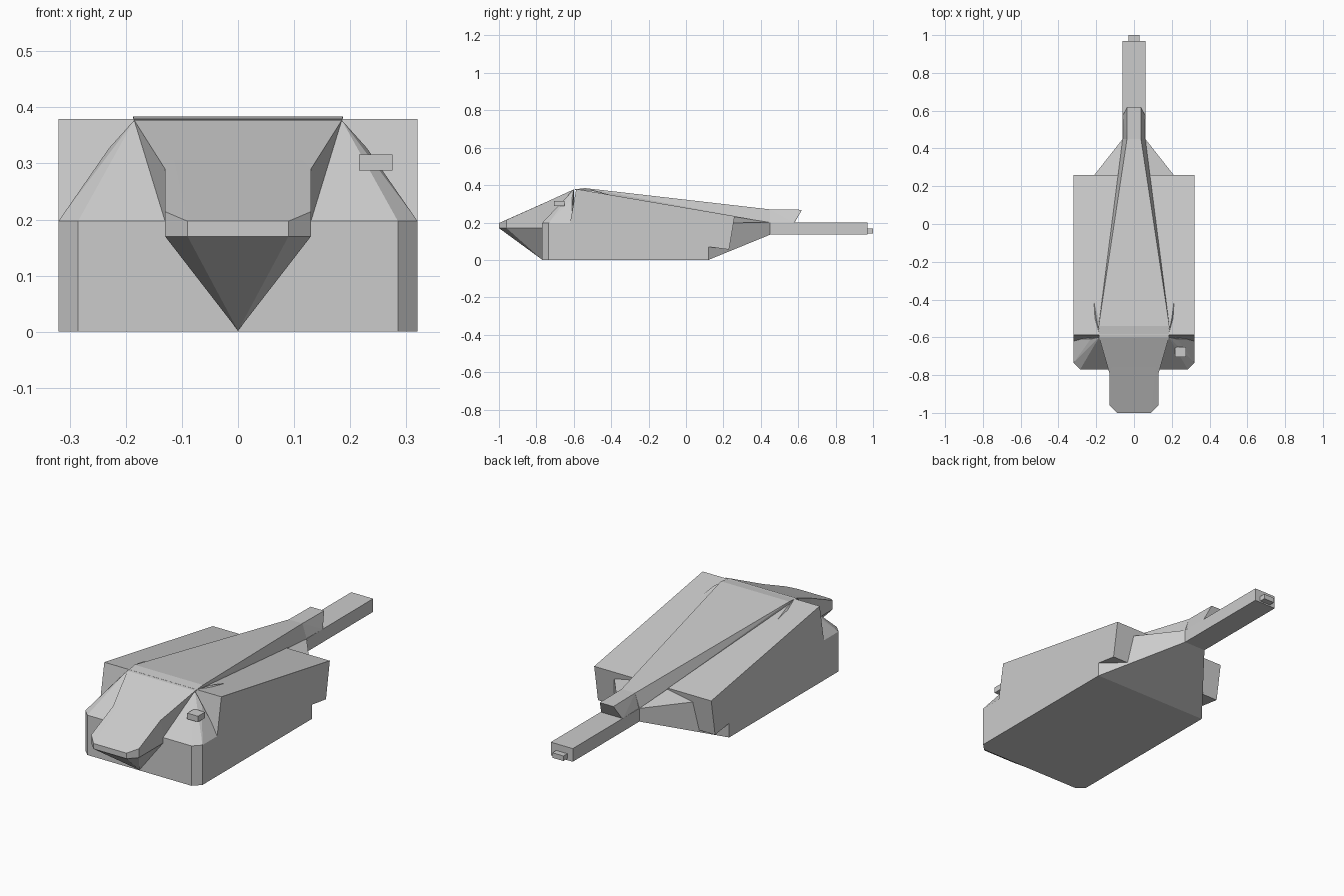
import bpy
import bmesh

cube = bpy.data.objects.get("Cube")
if cube:
    bpy.data.objects.remove(cube, do_unlink=True)

grey = bpy.data.materials.new("plain_grey")
grey.use_nodes = True
colour = (0.6, 0.6, 0.6, 1)
grey.diffuse_color = colour
grey.node_tree.nodes["Principled BSDF"].inputs["Base Color"].default_value = colour


def finish(name, bm):
    bmesh.ops.recalc_face_normals(bm, faces=bm.faces)
    mesh = bpy.data.meshes.new(name)
    bm.to_mesh(mesh)
    bm.free()
    mesh.materials.append(grey)
    obj = bpy.data.objects.new(name, mesh)
    bpy.context.scene.collection.objects.link(obj)
    return obj


def solid(name, points, mirror=True):
    """Faceted convex solid around corner points, mirrored across x by default."""
    bm = bmesh.new()
    corners = set(points)
    if mirror:
        corners |= {(-x, y, z) for x, y, z in points}
    for p in sorted(corners):
        bm.verts.new(p)
    res = bmesh.ops.convex_hull(bm, input=bm.verts[:])
    loose = {g for g in res["geom_interior"] + res["geom_unused"]
             if isinstance(g, bmesh.types.BMVert)}
    bmesh.ops.delete(bm, geom=list(loose), context="VERTS")
    bmesh.ops.dissolve_limit(bm, angle_limit=0.01, verts=bm.verts[:], edges=bm.edges[:])
    return finish(name, bm)


def box(name, x0, x1, y0, y1, z0, z1):
    return solid(name, [(x, y, z) for x in (x0, x1) for y in (y0, y1)
                        for z in (z0, z1)], mirror=False)


def side_profile(name, half_width, outline):
    """Extrude a side outline (y, z) across the full width."""
    bm = bmesh.new()
    face = bm.faces.new([bm.verts.new((-half_width, y, z)) for y, z in outline])
    res = bmesh.ops.extrude_face_region(bm, geom=[face])
    moved = [g for g in res["geom"] if isinstance(g, bmesh.types.BMVert)]
    bmesh.ops.translate(bm, verts=moved, vec=(2 * half_width, 0, 0))
    return finish(name, bm)


W = 0.32        # half width of the body
DECK = 0.197    # height of the lower body
APEX = (0.185, -0.6, 0.377)

# Lower body with clipped front corners
plan = [(0.285, -0.77), (W, -0.735), (W, 0.12)]
solid("lower_body", [(x, y, z) for x, y in plan for z in (0, DECK)])

# Sloping upper body with overhanging rear
side_profile("upper_body", W, [(-0.62, DECK), (-0.587, 0.379), (0.26, 0.234),
                               (0.23, 0.055), (0.12, 0.07), (0.0, 0.07), (0.0, 0.1)])

# Tapered rear fairing leading into the tail
solid("rear_fairing", [(W, 0.12, 0), (W, 0.12, DECK), (0.2, 0.26, 0.2),
                       (0.06, 0.45, 0.135), (0.06, 0.45, 0.2),
                       (0.06, 0.26, 0.232)])

# Tail boom and its end plug
box("tail_boom", -0.06, 0.06, 0.4, 0.97, 0.135, 0.2)
box("tail_plug", -0.03, 0.03, 0.95, 1.0, 0.142, 0.167)

# Spine narrowing towards the rear, ending in an overhanging fin
solid("spine", [APEX, (0.187, -0.54, 0.384), (0.185, -0.54, 0.36),
                (0.037, 0.45, 0.27), (0.06, 0.45, 0.2)])
solid("spine_fin", [(0.037, 0.45, 0.27), (0.06, 0.45, 0.19),
                    (0.037, 0.62, 0.268), (0.06, 0.575, 0.2), (0.06, 0.575, 0.19)])

# Nose with clipped tip and keel running down to a point
solid("nose", [(0.13, -0.6, 0.375), (0.13, -0.79, 0.29), (0.13, -0.96, 0.214),
               (0.09, -1.0, DECK), (0.13, -0.96, 0.17), (0.09, -1.0, 0.17),
               (0.13, -0.77, 0.17), (0.13, -0.6, 0.17), (0, -0.77, 0.002)])
solid("nose_flare", [APEX, (0.13, -0.79, 0.29), (0.13, -0.77, DECK),
                     (0.13, -0.6, DECK)])

# Sloped shoulders and small ridges on both sides
for label, s in (("left", 1), ("right", -1)):
    shoulder = [APEX, (0.23, -0.61, 0.327), (0.13, -0.77, DECK), (0.285, -0.77, DECK),
                (W, -0.735, DECK), (W, -0.61, DECK), (0.13, -0.6, DECK)]
    ridge = [(0.183, -0.585, 0.378), (0.212, -0.41, 0.349),
             (0.2, -0.5, 0.372), (0.18, -0.5, 0.36), (0.21, -0.5, 0.36)]
    for name, pts in (("shoulder", shoulder), ("ridge", ridge)):
        solid(f"{label}_{name}", [(s * x, y, z) for x, y, z in pts], mirror=False)

# Small sensor block on the left shoulder only
box("sensor_block", 0.216, 0.275, -0.705, -0.65, 0.287, 0.316)
